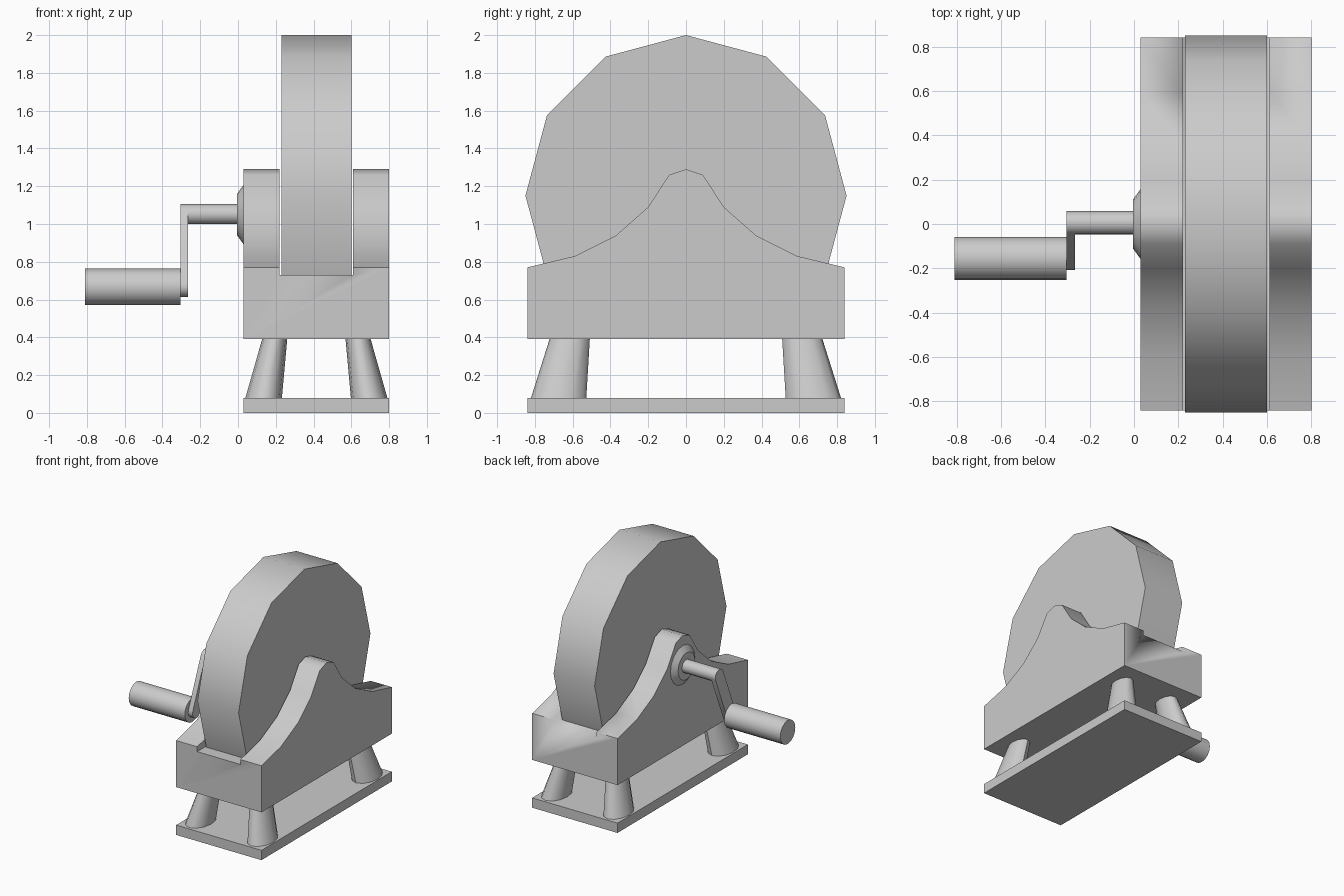
import bpy, bmesh, math
from math import sin, cos, pi, radians

if "Cube" in bpy.data.objects:
    bpy.data.objects.remove(bpy.data.objects["Cube"])


def loft(name, rings, angle=45):
    """Solid skinned through rings of equal point count, capped at both ends."""
    bm = bmesh.new()
    loops = [[bm.verts.new(p) for p in ring] for ring in rings]
    n = len(loops[0])
    for a, b in zip(loops, loops[1:]):
        for i in range(n):
            j = (i + 1) % n
            bm.faces.new((a[i], a[j], b[j], b[i]))
    bm.faces.new(loops[0])
    bm.faces.new(loops[-1])
    bmesh.ops.recalc_face_normals(bm, faces=bm.faces)
    mesh = bpy.data.meshes.new(name)
    bm.to_mesh(mesh)
    bm.free()
    ob = bpy.data.objects.new(name, mesh)
    bpy.context.collection.objects.link(ob)
    select(ob)
    bpy.ops.object.shade_smooth_by_angle(angle=radians(angle))
    return ob


def select(ob):
    bpy.ops.object.select_all(action='DESELECT')
    ob.select_set(True)
    bpy.context.view_layer.objects.active = ob


def along_x(name, profile, x0, x1):
    return loft(name, [[(x, y, z) for y, z in profile] for x in (x0, x1)])


def circle(cy, cz, r, n, start=0.0, sweep=2 * pi):
    return [(cy + r * cos(start + sweep * i / n), cz + r * sin(start + sweep * i / n))
            for i in range(n)]


def box(name, x0, x1, y, z0, z1):
    return along_x(name, [(-y, z0), (y, z0), (y, z1), (-y, z1)], x0, x1)


MID = 0.415  # x centre of the stand

# Ground plate
box("base_plate", 0.03, 0.80, 0.84, 0.0, 0.08)

# Splayed tapered legs
for sx in (-1, 1):
    for sy in (-1, 1):
        rings = []
        for z, dx, dy, rx, ry in ((0.075, 0.28, 0.675, 0.097, 0.147),
                                  (0.395, 0.22, 0.615, 0.066, 0.106)):
            rings.append([(MID + sx * dx + rx * cos(t), sy * dy + ry * sin(t), z)
                          for t in (2 * pi * i / 12 for i in range(12))])
        side = "left" if sx < 0 else "right"
        end = "front" if sy < 0 else "back"
        loft(f"{end}_{side}_leg", rings)

# Body with two bell-shaped bearing supports
half = [(0.84, 0.39), (0.84, 0.77), (0.59, 0.83), (0.37, 0.94), (0.20, 1.09), (0.09, 1.26)]
profile = half + [(0.0, 1.29)] + [(-y, z) for y, z in reversed(half)]
body = along_x("stand_body", profile, 0.03, 0.80)

# Slot for the wheel
cutter = box("slot_cutter", 0.22, 0.61, 1.0, 0.73, 1.5)
mod = body.modifiers.new("slot", 'BOOLEAN')
mod.operation = 'DIFFERENCE'
mod.solver = 'EXACT'
mod.object = cutter
select(body)
bpy.ops.object.modifier_apply(modifier=mod.name)
bpy.data.objects.remove(cutter)

# Twelve-sided grinding wheel, ending at the slot floor
wheel = [(0.85 * cos(radians(a)), 1.15 + 0.85 * sin(radians(a))) for a in range(-30, 211, 30)]
along_x("grinding_wheel", wheel, 0.23, 0.60)

# Bearing collar
loft("bearing_collar", [[(x, y, z) for y, z in circle(0.0, 1.05, r, 16)]
                        for x, r in ((0.035, 0.165), (-0.005, 0.11))], 30)

# Crank: shaft, rounded arm and handle
SY, SZ = 0.005, 1.052
HY, HZ = -0.155, 0.667
R = 0.053
along_x("crank_shaft", circle(SY, SZ, R, 16), -0.29, 0.03)
d = math.atan2(SZ - HZ, SY - HY)
arm = [(SY + R * cos(d - pi / 2 + pi * i / 8), SZ + R * sin(d - pi / 2 + pi * i / 8)) for i in range(9)]
arm += [(HY + R * cos(d + pi / 2 + pi * i / 8), HZ + R * sin(d + pi / 2 + pi * i / 8)) for i in range(9)]
along_x("crank_arm", arm, -0.305, -0.265)
along_x("crank_handle", circle(HY, HZ, 0.097, 16), -0.81, -0.304)
